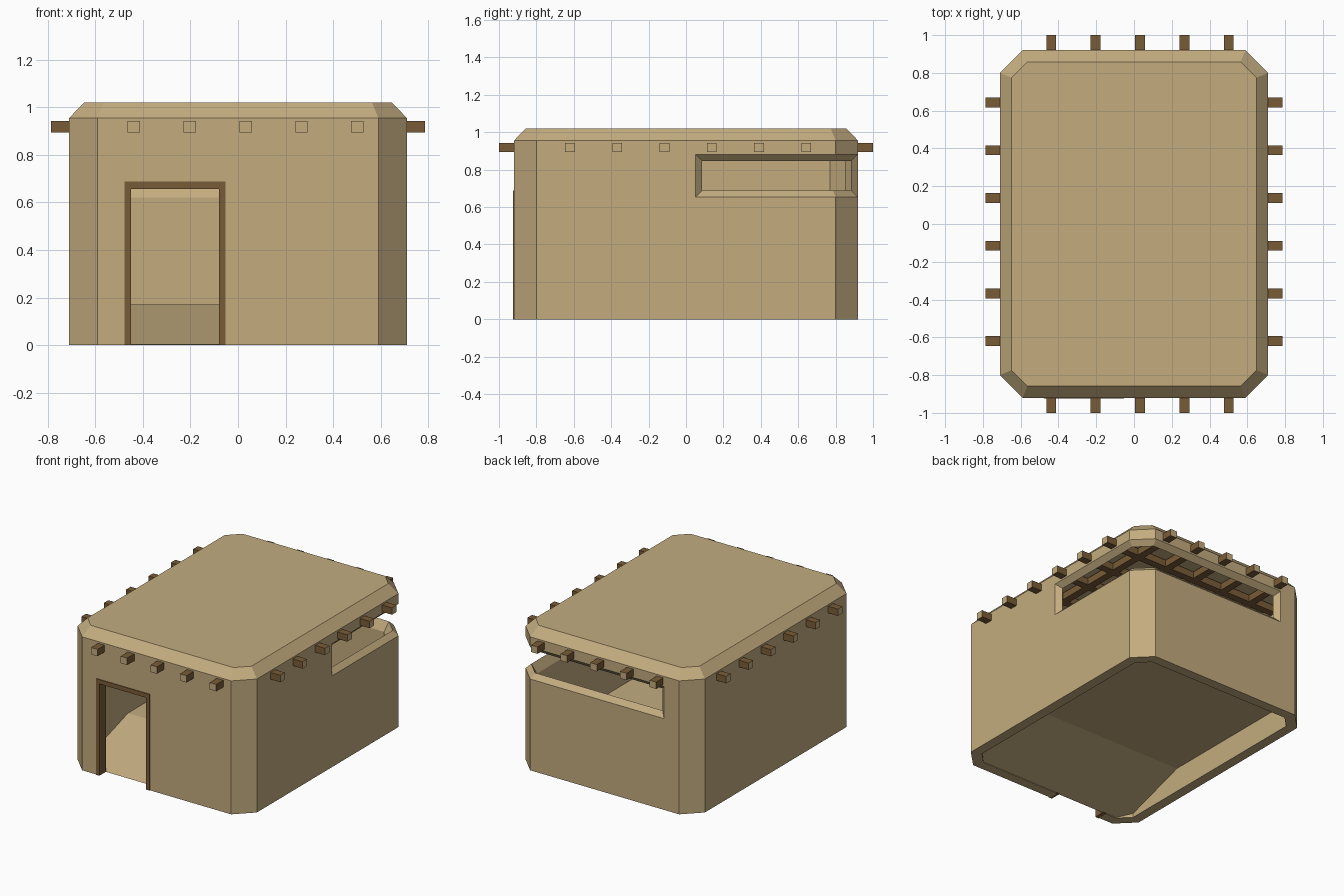
import bpy, bmesh

if "Cube" in bpy.data.objects:
    bpy.data.objects.remove(bpy.data.objects["Cube"])

HX, HY, CH, WALL = 0.71, 0.92, 0.12, 0.07


def material(name, srgb):
    m = bpy.data.materials.new(name)
    lin = [((c / 255 + 0.055) / 1.055) ** 2.4 for c in srgb]
    m.diffuse_color = (*lin, 1)
    m.use_nodes = True
    m.node_tree.nodes["Principled BSDF"].inputs["Base Color"].default_value = m.diffuse_color
    return m


TAN = material("sand_clay", (195, 172, 127))
BROWN = material("dark_wood", (121, 92, 55))


def finish(name, bm, mats):
    bmesh.ops.recalc_face_normals(bm, faces=bm.faces)
    me = bpy.data.meshes.new(name)
    bm.to_mesh(me)
    bm.free()
    ob = bpy.data.objects.new(name, me)
    for m in mats:
        me.materials.append(m)
    bpy.context.collection.objects.link(ob)
    return ob


def octagon(d):
    # footprint with cut corners, inset by d
    x, y, k = HX - d, HY - d, CH - d * 0.5858
    return [(x, -y + k), (x, y - k), (x - k, y), (-x + k, y),
            (-x, y - k), (-x, -y + k), (-x + k, -y), (x - k, -y)]


def loft(name, rings, mats, strip_caps=False):
    bm = bmesh.new()
    vs = [[bm.verts.new(p) for p in r] for r in rings]
    n = len(rings[0])
    for a, b in zip(vs, vs[1:]):
        for i in range(n):
            j = (i + 1) % n
            bm.faces.new((a[i], a[j], b[j], b[i]))
    for cap in (vs[0], vs[-1]):
        if strip_caps:
            for i in range(n // 2 - 1):
                bm.faces.new((cap[i], cap[i + 1], cap[n - 2 - i], cap[n - 1 - i]))
        else:
            bm.faces.new(cap)
    return finish(name, bm, mats)


def box(name, lo, hi, mats, end_axis=None):
    bm = bmesh.new()
    bmesh.ops.create_cube(bm, size=1)
    for v in bm.verts:
        v.co = [(lo[i] + hi[i]) / 2 + v.co[i] * (hi[i] - lo[i]) for i in range(3)]
    bm.normal_update()
    if end_axis is not None:
        for f in bm.faces:
            if abs(f.normal[end_axis]) > 0.9:
                f.material_index = 1
    return finish(name, bm, mats)


def cut(target, cutter):
    cutter.hide_render = True
    mod = target.modifiers.new("cut", 'BOOLEAN')
    mod.operation = 'DIFFERENCE'
    mod.solver = 'EXACT'
    mod.object = cutter
    dg = bpy.context.evaluated_depsgraph_get()
    me = bpy.data.meshes.new_from_object(target.evaluated_get(dg))
    target.modifiers.clear()
    target.data = me
    bpy.data.objects.remove(cutter)


# hut shell with bevelled roof edge
ring = lambda d, z: [(x, y, z) for x, y in octagon(d)]
shell = loft("hut_shell", [ring(0, 0), ring(0, 0.955), ring(0.062, 1.02)], [TAN])
cut(shell, loft("room_cutter", [ring(WALL, -0.1), ring(WALL, 0.95)], [TAN]))

# doorway
cut(shell, box("door_cutter", (-0.465, -1.1, -0.1), (-0.065, -0.7, 0.675), [TAN]))


# corner window slit, flared both outwards and inwards
def window_ring(d, flare):
    o = octagon(d)
    path = [(o[1][0], 0.085 - flare), o[1], o[2], (-0.435 - flare, o[2][1])]
    low, high = 0.688 - flare, 0.847 + flare
    return [(x, y, low) for x, y in path] + [(x, y, high) for x, y in path[::-1]]


cut(shell, loft("window_cutter",
                [window_ring(-0.02, 0.055), window_ring(0.035, 0), window_ring(WALL + 0.002, 0.07)],
                [TAN], strip_caps=True))

# inner floor: ramp up from the door, then level
bm = bmesh.new()
bm.faces.new([bm.verts.new((x, y, 0)) for x, y in octagon(WALL - 0.005)])
bmesh.ops.bisect_plane(bm, geom=bm.verts[:] + bm.edges[:] + bm.faces[:],
                       plane_co=(0, -0.33, 0), plane_no=(0, 1, 0))
for v in bm.verts:
    v.co.z = 0.002 + 0.168 * min(1, max(0, (v.co.y + 0.855) / 0.525))
floor = finish("ramp_floor", bm, [TAN])
if floor.data.polygons[0].normal.z < 0:
    floor.data.flip_normals()

# door frame
Y0, Y1 = -0.925, -0.848
box("door_jamb_left", (-0.477, Y0, 0), (-0.45, Y1, 0.657), [BROWN])
box("door_jamb_right", (-0.08, Y0, 0), (-0.052, Y1, 0.657), [BROWN])
box("door_lintel", (-0.477, Y0, 0.657), (-0.052, Y1, 0.688), [BROWN])

# roof beams running through the hut, with pale cut ends
B, Z0, Z1 = 0.026, 0.894, 0.943
for i in range(5):
    x = -0.438 + i * 0.235
    box(f"long_beam_{i + 1}", (x - B, -1, Z0), (x + B, 1, Z1), [BROWN, TAN], 1)
for i in range(6):
    y = -0.62 + i * 0.2526
    box(f"cross_beam_{i + 1}", (-0.787, y - B, Z0), (0.787, y + B, Z1), [BROWN, TAN], 0)
